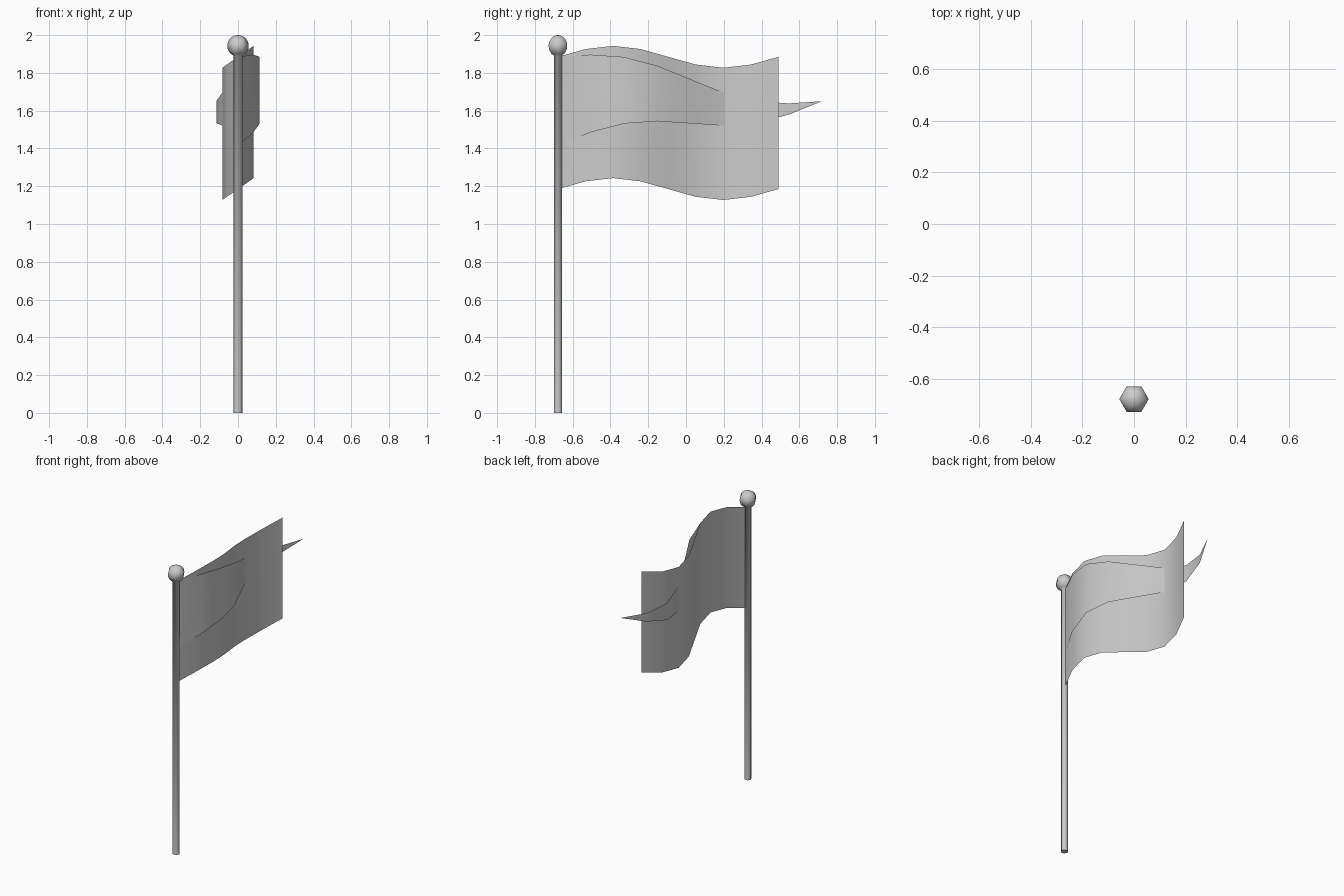
import bpy
import bmesh
from math import sin, cos, pi, radians

if "Cube" in bpy.data.objects:
    bpy.data.objects.remove(bpy.data.objects["Cube"])

POLE_Y = -0.678


def finish(bm, name):
    mesh = bpy.data.meshes.new(name)
    bm.to_mesh(mesh)
    bm.free()
    mesh.shade_smooth()
    mesh.set_sharp_from_angle(angle=radians(65))
    obj = bpy.data.objects.new(name, mesh)
    bpy.context.collection.objects.link(obj)
    return obj


def lathe(name, profile, sides=6):
    bm = bmesh.new()
    rings = [[bm.verts.new((r * cos(2 * pi * i / sides), POLE_Y + r * sin(2 * pi * i / sides), z))
              for i in range(sides)] for r, z in profile]
    for a, b in zip(rings, rings[1:]):
        for i in range(sides):
            j = (i + 1) % sides
            bm.faces.new((a[i], a[j], b[j], b[i]))
    bm.faces.new(rings[0][::-1])
    bm.faces.new(rings[-1])
    bmesh.ops.remove_doubles(bm, verts=bm.verts, dist=1e-5)
    return finish(bm, name)


def wavy_cloth(name, y_end, z_mid, half, half_end, sway, lift, segments=8):
    """Single-layer sheet with one full wave, optionally tapering to a point."""
    bm = bmesh.new()
    columns = []
    for i in range(segments + 1):
        t = i / segments
        s = sin(2 * pi * t)
        h = half + (half_end - half) * t
        y = POLE_Y + (y_end - POLE_Y) * t
        z = z_mid + lift * s
        columns.append([bm.verts.new((sway * s, y, z + k * h)) for k in (-1, 1)])
    for (a, b), (c, d) in zip(columns, columns[1:]):
        bm.faces.new((a, c, d, b))
    bmesh.ops.remove_doubles(bm, verts=bm.verts, dist=1e-5)
    return finish(bm, name)


# Six-sided pole topped by a ball
R, BALL_Z = 0.057, 1.943
start = radians(25)
ball = [(R * sin(a), BALL_Z - R * cos(a))
        for a in (start + (pi - 0.01 - start) * i / 9 for i in range(10))]
lathe("flag_pole", [(0.024, 0.0)] + ball)

# Rectangular flag
wavy_cloth("flag", 0.49, 1.535, 0.35, 0.35, 0.083, 0.058)

# Pointed pennant flown on the same pole
wavy_cloth("pennant", 0.72, 1.65, 0.235, 0.0, 0.115, 0.058)
